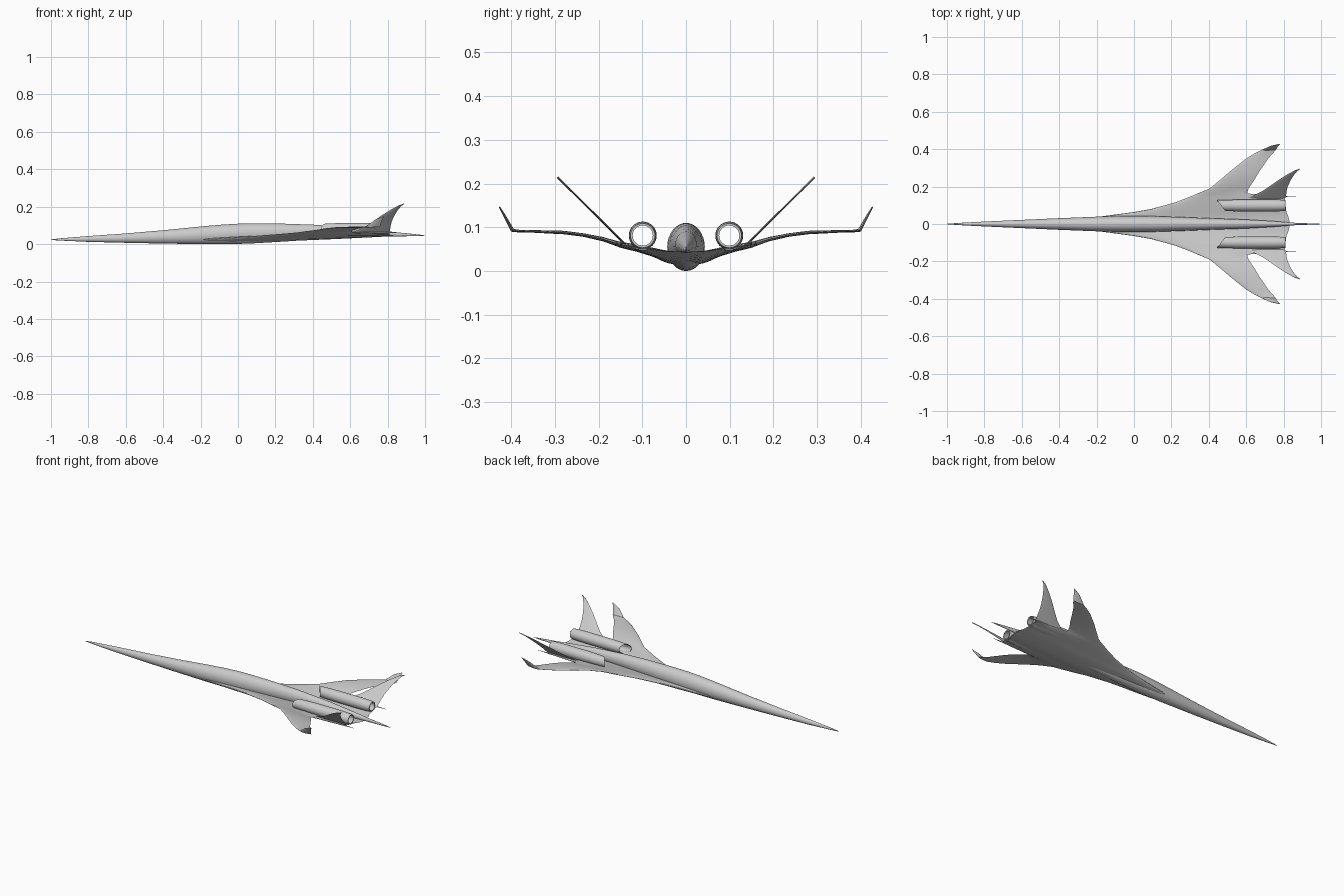
import bpy
import bmesh
from math import sin, cos, pi, sqrt, radians

cube = bpy.data.objects.get("Cube")
if cube:
    bpy.data.objects.remove(cube, do_unlink=True)

grey = bpy.data.materials.new("light grey")
grey.use_nodes = True
GREY = (0.6, 0.6, 0.6, 1)
grey.diffuse_color = GREY
grey.node_tree.nodes["Principled BSDF"].inputs["Base Color"].default_value = GREY


def loft(name, rings, loop=False, angle=35):
    """Skin a list of equal rings; loop joins the last ring to the first."""
    bm = bmesh.new()
    rows = [[bm.verts.new(p) for p in ring] for ring in rings]
    n = len(rows[0])
    pairs = list(zip(rows, rows[1:])) + ([(rows[-1], rows[0])] if loop else [])
    for a, b in pairs:
        for i in range(n):
            j = (i + 1) % n
            bm.faces.new((a[i], a[j], b[j], b[i]))
    if not loop:
        bm.faces.new(rows[0])
        bm.faces.new(rows[-1])
    bmesh.ops.recalc_face_normals(bm, faces=bm.faces)
    mesh = bpy.data.meshes.new(name)
    bm.to_mesh(mesh)
    bm.free()
    mesh.materials.append(grey)
    obj = bpy.data.objects.new(name, mesh)
    bpy.context.collection.objects.link(obj)
    bpy.ops.object.select_all(action="DESELECT")
    obj.select_set(True)
    bpy.context.view_layer.objects.active = obj
    bpy.ops.object.shade_smooth_by_angle(angle=radians(angle))
    return obj


def interp(table, v):
    """Piecewise linear lookup in (key, value) pairs."""
    for (a, fa), (b, fb) in zip(table, table[1:]):
        if v <= b:
            return fa + (fb - fa) * max(0, v - a) / (b - a)
    return table[-1][1]


def foil(y, lead, trail, half, height, lean=0.0):
    """Thin airfoil ring at span y; height is a function of x."""
    steps = 14
    ts = [(1 - cos(pi * k / steps)) / 2 for k in range(steps + 1)]
    pts = []
    for side, seq in ((1, ts), (-1, ts[-2:0:-1])):
        for t in seq:
            x = lead + (trail - lead) * t
            d = side * half * min(1, 2.6 * sqrt(t) * (1 - t) + 0.03)
            pts.append((x, y - lean * d, height(x) + d))
    return pts


# Fuselage: x, half width, bottom, top
stations = [
    (-1.0, 0.001, 0.022, 0.025), (-0.95, 0.005, 0.019, 0.031),
    (-0.8, 0.013, 0.012, 0.043), (-0.6, 0.022, 0.007, 0.057),
    (-0.4, 0.031, 0.003, 0.074), (-0.2, 0.039, 0.0, 0.094),
    (-0.1, 0.042, 0.0, 0.103), (0.0, 0.043, 0.001, 0.109),
    (0.1, 0.042, 0.005, 0.11), (0.25, 0.037, 0.014, 0.109),
    (0.4, 0.031, 0.024, 0.104), (0.6, 0.024, 0.034, 0.09),
    (0.75, 0.015, 0.039, 0.074), (0.85, 0.007, 0.041, 0.063),
    (0.95, 0.003, 0.043, 0.053), (1.0, 0.001, 0.045, 0.047)]
SIDES = 32
loft("fuselage", [
    [(x, w * cos(2 * pi * k / SIDES), (b + t) / 2 + (t - b) / 2 * sin(2 * pi * k / SIDES))
     for k in range(SIDES)] for x, w, b, t in stations])

# Wing with upturned tips: span, leading x, trailing x, half thickness
wing_half = [
    (0.0, -0.22, 0.835, 0.011), (0.04, -0.18, 0.825, 0.011),
    (0.052, -0.09, 0.82, 0.011), (0.064, 0.0, 0.815, 0.01),
    (0.08, 0.09, 0.812, 0.009), (0.115, 0.22, 0.81, 0.008),
    (0.15, 0.31, 0.8, 0.007), (0.163, 0.34, 0.605, 0.006),
    (0.19, 0.405, 0.612, 0.005), (0.235, 0.46, 0.643, 0.004),
    (0.28, 0.512, 0.67, 0.004), (0.35, 0.6, 0.717, 0.003),
    (0.38, 0.65, 0.745, 0.003), (0.397, 0.685, 0.758, 0.003),
    (0.417, 0.73, 0.771, 0.002), (0.427, 0.772, 0.78, 0.001)]
rise = [(0, 0.02), (0.05, 0.03), (0.1, 0.046), (0.15, 0.06), (0.2, 0.076), (0.25, 0.085),
        (0.3, 0.09), (0.38, 0.091), (0.397, 0.093), (0.417, 0.129), (0.427, 0.147)]


def wing_height(y):
    inboard = max(0, 1 - y / 0.15)
    return lambda x: interp(rise, y) + 0.028 * x * inboard


def wing_ring(side, row):
    y, lead, trail, half = row
    return foil(side * y, lead, trail, half, wing_height(y), side if y > 0.39 else 0)


loft("wing", [wing_ring(-1, r) for r in reversed(wing_half[1:])]
     + [wing_ring(1, r) for r in wing_half], angle=30)

# Canted tail fins: span, leading x, trailing x
fin_rows = [(0.138, 0.6, 0.81), (0.155, 0.645, 0.813), (0.175, 0.685, 0.816),
            (0.2, 0.722, 0.822), (0.235, 0.772, 0.838), (0.265, 0.82, 0.857),
            (0.285, 0.857, 0.875), (0.294, 0.882, 0.889)]
# Engine tubes: x, outer radius
tube_rows = [(0.445, 0.028), (0.5, 0.03), (0.58, 0.032), (0.72, 0.032), (0.78, 0.031), (0.81, 0.028)]


def tube_ring(side, x, radius):
    """Ring of the engine tube; the mouth is cut back on its inboard side."""
    ring = []
    for k in range(SIDES):
        a = 2 * pi * k / SIDES
        cut = 0.021 * (1 - cos(a)) if x < 0.47 else 0
        ring.append((x + cut, side * (0.099 + radius * cos(a)), 0.081 + radius * sin(a)))
    return ring


for side, word in ((1, "left"), (-1, "right")):
    loft(word + "_tail_fin", [
        foil(side * y, lead, trail, 0.0016,
             lambda x, y=y: 0.06 + (y - 0.138) * 0.99, side)
        for y, lead, trail in fin_rows])

    outer = [tube_ring(side, x, r) for x, r in tube_rows]
    inner = [tube_ring(side, x, r - (0.002 if x < 0.47 else 0.005)) for x, r in reversed(tube_rows)]
    loft(word + "_engine", outer + inner, loop=True)

    # Pylon that seats the engine on the wing
    loft(word + "_engine_seat", [
        [(x, side * (0.099 + w * cos(pi * k / 4)), 0.05 + h * sin(pi * k / 4)) for k in range(8)]
        for x, w, h in ((0.44, 0.004, 0.002), (0.52, 0.02, 0.004), (0.72, 0.02, 0.004), (0.8, 0.012, 0.002))])

    # Slim spike at the foot of each fin
    loft(word + "_fin_spike", [
        [(x, side * 0.148 + r * cos(pi * k / 4), 0.062 + r * sin(pi * k / 4)) for k in range(8)]
        for x, r in ((0.59, 0.0005), (0.66, 0.004), (0.78, 0.004), (0.865, 0.0005))])
